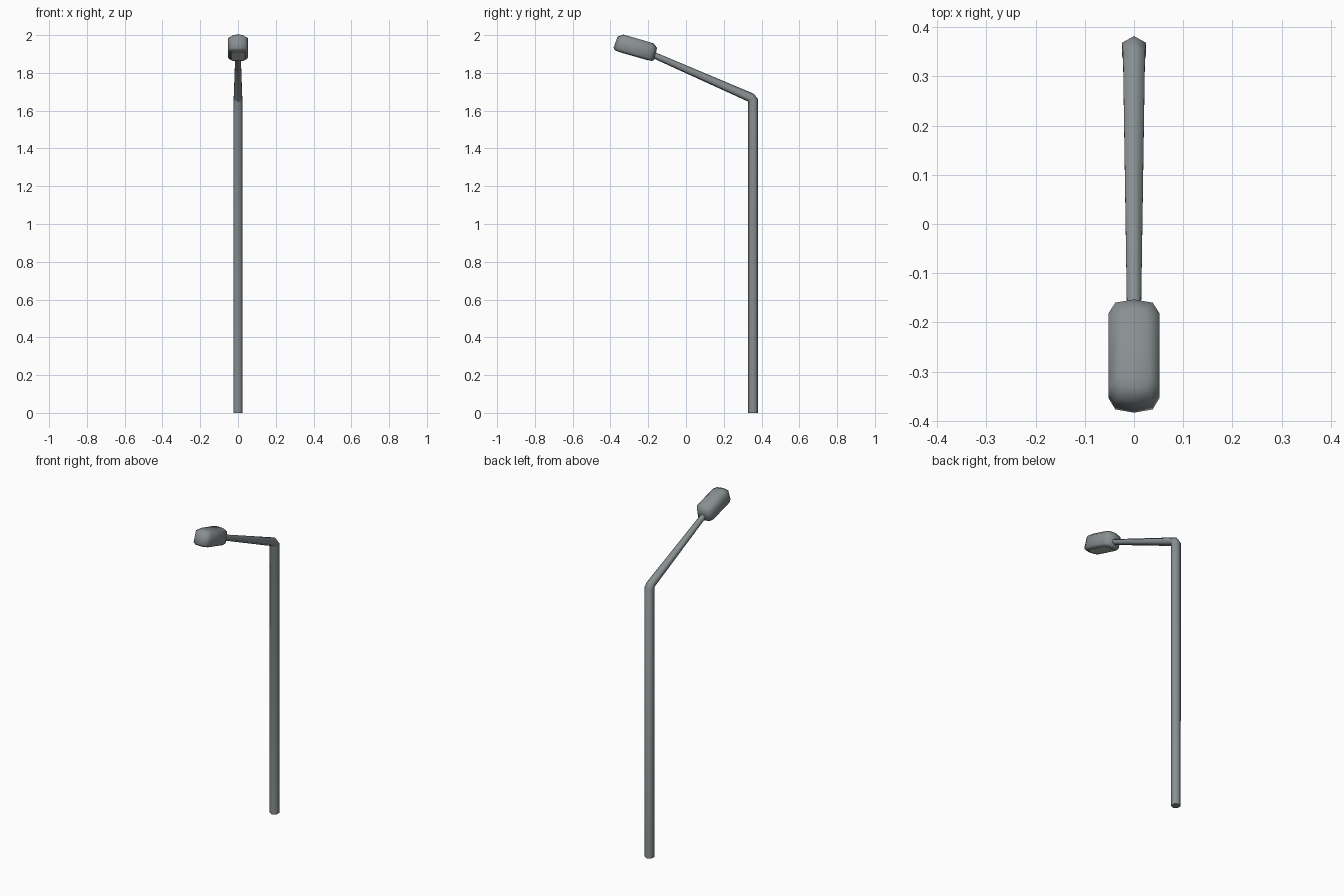
import bpy, bmesh, math
from mathutils import Vector, Matrix

if "Cube" in bpy.data.objects:
    bpy.data.objects.remove(bpy.data.objects["Cube"])


def material(name, rgb):
    m = bpy.data.materials.new(name)
    m.diffuse_color = (*rgb, 1)
    m.use_nodes = True
    m.node_tree.nodes["Principled BSDF"].inputs["Base Color"].default_value = m.diffuse_color
    return m


grey = material("grey metal", (0.25, 0.275, 0.285))
glass = material("pale lamp glass", (0.6, 0.6, 0.55))


def loft(name, rings, mat):
    """Skin a list of equal-length rings and cap both ends."""
    bm = bmesh.new()
    rows = [[bm.verts.new(p) for p in ring] for ring in rings]
    n = len(rows[0])
    for a, b in zip(rows, rows[1:]):
        for i in range(n):
            j = (i + 1) % n
            bm.faces.new((a[i], a[j], b[j], b[i]))
    bm.faces.new(rows[0][::-1])
    bm.faces.new(rows[-1])
    bmesh.ops.recalc_face_normals(bm, faces=bm.faces)
    me = bpy.data.meshes.new(name)
    bm.to_mesh(me)
    bm.free()
    me.materials.append(mat)
    ob = bpy.data.objects.new(name, me)
    bpy.context.collection.objects.link(ob)
    return ob


def hex_ring(outer, inner):
    """Hexagon spanning two (y, z) points, with corners on both points."""
    o, i = Vector((0, *outer)), Vector((0, *inner))
    c, h = (o + i) / 2, (o - i) / 2
    x = Vector((h.length, 0, 0))
    return [c + h * math.cos(k * math.pi / 3) + x * math.sin(k * math.pi / 3)
            for k in range(6)]


# Hexagonal pole, bevelled elbow and tapering arm
pole = loft("pole_and_arm", [
    hex_ring((0.382, 0.0), (0.328, 0.0)),
    hex_ring((0.382, 1.66), (0.328, 1.645)),
    hex_ring((0.358, 1.69), (0.327, 1.649)),
    hex_ring((-0.194, 1.922), (-0.206, 1.892)),
], grey)

# Lamp head: rounded ten-sided plan, chamfered at top and bottom, tilted
half = [(0.0, 0.113), (0.038, 0.106), (0.052, 0.082),
        (0.052, -0.082), (0.038, -0.106), (0.0, -0.113)]
plan = half + [(-x, y) for x, y in half[-2:0:-1]]
tilt = Matrix.Translation((0, -0.267, 1.93)) @ Matrix.Rotation(math.radians(-16), 4, 'X')


def plan_rings(levels):
    return [[tilt @ Vector((x * sx, y * sy, z)) for x, y in plan]
            for z, sx, sy in levels]


head = loft("lamp_head", plan_rings([
    (-0.041, 0.80, 0.90), (-0.029, 1.0, 1.0),
    (0.034, 1.0, 0.96), (0.052, 0.60, 0.73)]), grey)

# Thin glass plate under the head
panel = loft("lamp_glass", plan_rings([(-0.043, 0.62, 0.72), (-0.040, 0.62, 0.72)]), glass)

# Soft shading all round the low-poly tube and head
for ob in (pole, head):
    bpy.ops.object.select_all(action='DESELECT')
    ob.select_set(True)
    bpy.context.view_layer.objects.active = ob
    bpy.ops.object.shade_smooth_by_angle(angle=math.radians(75))
